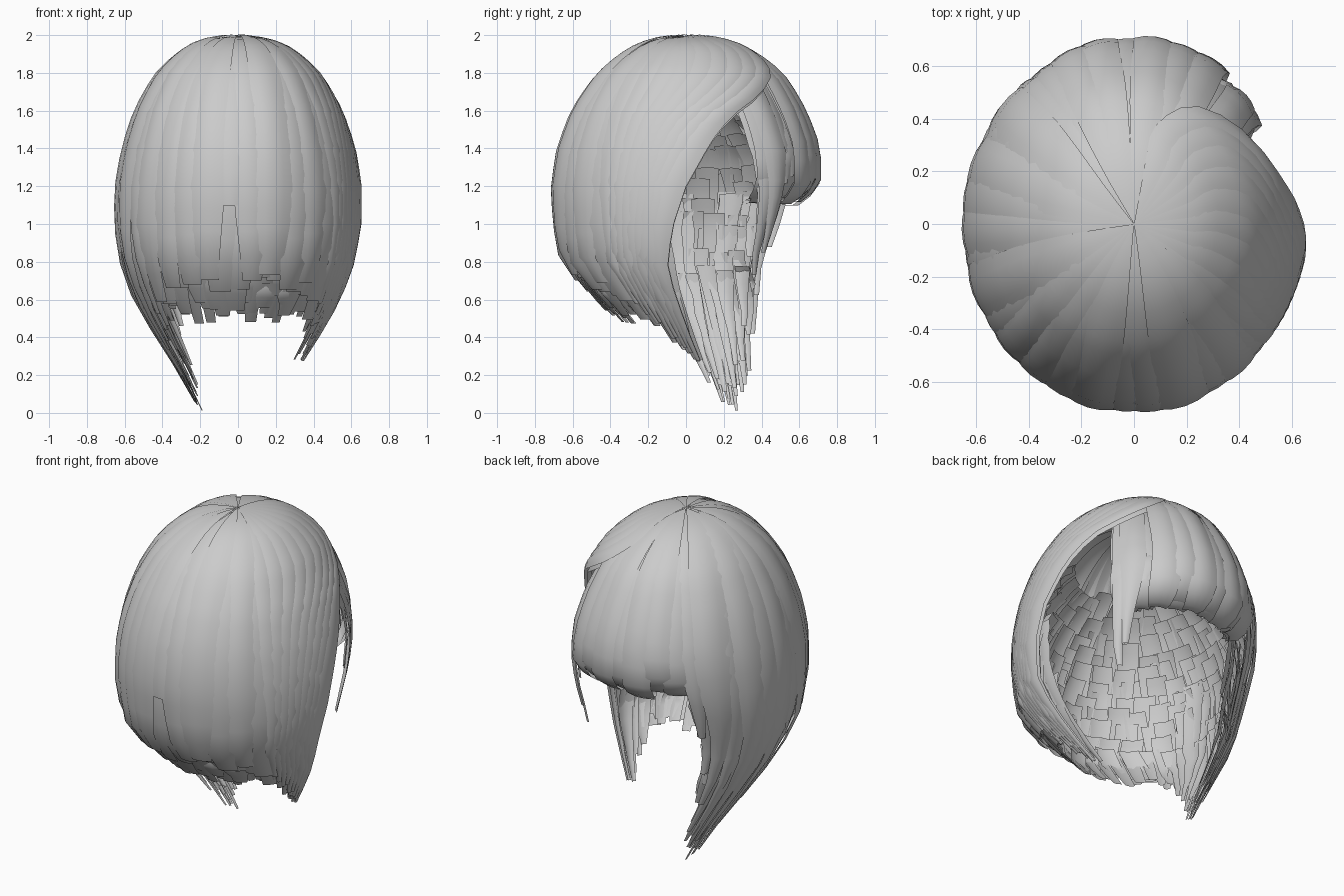
import bpy, math, random

if "Cube" in bpy.data.objects:
    bpy.data.objects.remove(bpy.data.objects["Cube"])

random.seed(4)

# Head silhouette: height, side radius, back radius, fringe-side radius
PROFILE = [(2.0, 0.0, 0.0, 0.0), (1.985, .16, .16, .18), (1.95, .26, .27, .30), (1.8, .44, .48, .52),
           (1.6, .555, .62, .645), (1.4, .62, .695, .72), (1.2, .655, .725, .72), (1.0, .66, .715, .66),
           (.8, .63, .68, .58), (.6, .56, .57, .49), (.4, .44, .43, .39), (.2, .31, .27, .32),
           (0.0, .2, .12, .2)]


def depth(z):
    return math.sqrt(max(0.0, 2 - z))


def lookup(table, x):
    """Linear lookup in (key, value) pairs sorted by key."""
    if x <= table[0][0]:
        return table[0][1]
    for (k0, v0), (k1, v1) in zip(table, table[1:]):
        if x <= k1:
            return v0 + (v1 - v0) * (x - k0) / (k1 - k0)
    return table[-1][1]


RX, RB, RF = [[(depth(p[0]), p[i]) for p in PROFILE] for i in (1, 2, 3)]


def head_point(a, z, scale):
    """Point on the hair envelope at azimuth a (degrees), height z."""
    s, r = depth(z), math.radians(a)
    ry = lookup(RF if math.sin(r) > 0 else RB, s)
    shift = .22 * max(0, .8 - z) / .8
    return (lookup(RX, s) * math.cos(r) * scale,
            ry * math.sin(r) * scale + shift,
            z - (1 - scale) * max(0, z - 1))


class Part:
    """Collects hair cards into one mesh object."""

    def __init__(self, name):
        self.name, self.verts, self.faces = name, [], []

    def card(self, path, width, tip=.5, bulge=.016, cols=4, taper=.25):
        """path: list of (azimuth, z, scale); width in degrees."""
        base, n = len(self.verts), len(path)
        for i, (a, z, sc) in enumerate(path):
            t = i / (n - 1)
            w = width * (1 + .8 * max(0, z - 1.5))
            if t > 1 - taper:
                w *= 1 + (tip - 1) * (t - 1 + taper) / taper
            b = bulge * min(1, (2 - z) * 3)
            for c in range(cols + 1):
                u = 2 * c / cols - 1
                self.verts.append(head_point(a + u * w / 2, z, sc - b * u * u))
        for i in range(n - 1):
            for c in range(cols):
                k = base + i * (cols + 1) + c
                self.faces.append((k, k + cols + 1, k + cols + 2, k + 1))

    def build(self):
        me = bpy.data.meshes.new(self.name)
        me.from_pydata(self.verts, [], self.faces)
        me.polygons.foreach_set("use_smooth", [True] * len(me.polygons))
        me.update()
        ob = bpy.data.objects.new(self.name, me)
        bpy.context.collection.objects.link(ob)
        return ob


def heights(z0, z1, n):
    s0, s1 = depth(z0), depth(z1)
    return [2 - (s0 + (s1 - s0) * i / (n - 1)) ** 2 for i in range(n)]


# Hem height around the head (azimuth 180 = left, 270 = back, 360 = right)
HEM = [(126, 1.15), (134, .8), (142, .36), (152, .15), (165, .06), (175, .03), (186, .12), (200, .32),
       (215, .54), (235, .68), (270, .72), (300, .68), (322, .56), (335, .40), (346, .25)]


def is_side(a):
    return a < 215 or a > 325


# Outer shell: long strands from the crown to the hem
shell = Part("outer_strands")
for layer, (sc, step, drop) in enumerate([(1.0, 11, 0), (.965, 11, .04), (.93, 11, -.03)]):
    a = 132 + 4 * layer
    while a < 340:
        end = max(.01, lookup(HEM, a) - drop + random.uniform(-.03, .06))
        k = sc + random.uniform(-.014, .006)
        if layer == 0 and 263 < a < 274:
            end = 1.1  # parted notch at the back
        lean = random.uniform(-5, 5)
        path = [(a + lean * (1 - i / 19), z, k) for i, z in enumerate(heights(2, end, 20))]
        shell.card(path, step * random.uniform(1.3, 1.8), tip=.25 if is_side(a) else .6,
                   taper=.35 if is_side(a) else .15)
        a += step * random.uniform(.8, 1.1)
shell.build()

# Right-hand strands sweeping back over the open side of the face
SWEEP = [(.7, 0), (1.0, 3), (1.2, 7), (1.35, 13), (1.5, 21), (1.6, 31), (1.7, 48), (1.8, 66), (1.92, 82)]
sweep = Part("right_swept_strands")
for layer in range(2):
    for i in range(9):
        f = i / 8
        a_end = 346 - 22 * f
        end = lookup(HEM, a_end) + random.uniform(-.03, .05)
        path = [(a_end + lookup(SWEEP, z) * (1 - f), z, 1.005 - .03 * layer - .012 * f)
                for z in heights(2, end, 26)]
        sweep.card(path, 15, tip=.25, taper=.35)
sweep.build()

# Fringe: rounded strands that curl under at the brow
fringe = Part("fringe")
for layer, sc in enumerate((.99, .955, .92)):
    for i in range(9):
        a = 42 + 10.2 * i + 2.5 * layer
        low = 1.18 + random.uniform(-.03, .04) + .03 * layer
        k = sc + random.uniform(-.01, .01) - (.05 if a < 55 else 0)
        path = [(a, z, k) for z in heights(2, low + .06, 14)]
        path += [(a, low, k - .05), (a, low - .04, k - .12), (a, low - .03, k - .19)]
        fringe.card(path, 15, tip=.7, taper=.12)
fringe.build()

# Lock hanging from the right end of the fringe
lock = Part("fringe_side_lock")
for a, end, k in ((39, .73, .93), (43, .85, .95), (37, 1.0, .9)):
    lock.card([(a + 4 * i / 15, z, k) for i, z in enumerate(heights(1.9, end, 16))],
              14, tip=.25, taper=.4)
lock.build()

# Inner rows: shingled cards rooted on the scalp, seen through the face opening
inner = Part("inner_rows")
for row in range(11):
    z0 = 1.82 - .105 * row
    a = (45 if row < 4 else 142) + (row % 2) * 6
    while a < 344:
        aa, z1 = a + random.uniform(-3, 3), z0 + random.uniform(-.03, .03)
        front = aa < 140
        hem = 1.25 if front else lookup(HEM, aa)
        end = max(hem + random.uniform(-.03, .1), z1 - random.uniform(.5, .8))
        if row > 7:
            end = hem + random.uniform(0, .2) if is_side(aa) else random.uniform(.5, .62)
        end = min(end, z1 - .15)
        root, lean = .81 + random.uniform(-.04, .02), random.uniform(-7, 7)
        path = [(aa + lean * i / 8, z, root + .115 * min(1, i / 5))
                for i, z in enumerate(heights(z1, end, 9))]
        inner.card(path, 13, tip=.35 if is_side(aa) else .7, bulge=.02, cols=2, taper=.3)
        a += 13
inner.build()

# Loose pointed locks inside both long sides
side = Part("inner_side_locks")
for a0, a1, count in ((134, 196, 10), (326, 346, 4)):
    for i in range(count):
        a = a0 + (a1 - a0) * i / (count - 1)
        k = random.uniform(.78, .92)
        end = max(.05, lookup(HEM, a) + random.uniform(0, .15))
        side.card([(a + random.uniform(-1, 1), z, k) for z in heights(1.2, end, 12)],
                  14, tip=.4, taper=.4)
side.build()

# Ragged blunt ends showing below the back hem
ends = Part("nape_ends")
for i in range(11):
    a = 222 + 9.5 * i
    ends.card([(a, z, .89) for z in heights(1.0, random.uniform(.45, .57), 7)],
              random.uniform(6.5, 9.5), tip=.85, cols=2)
ends.build()
